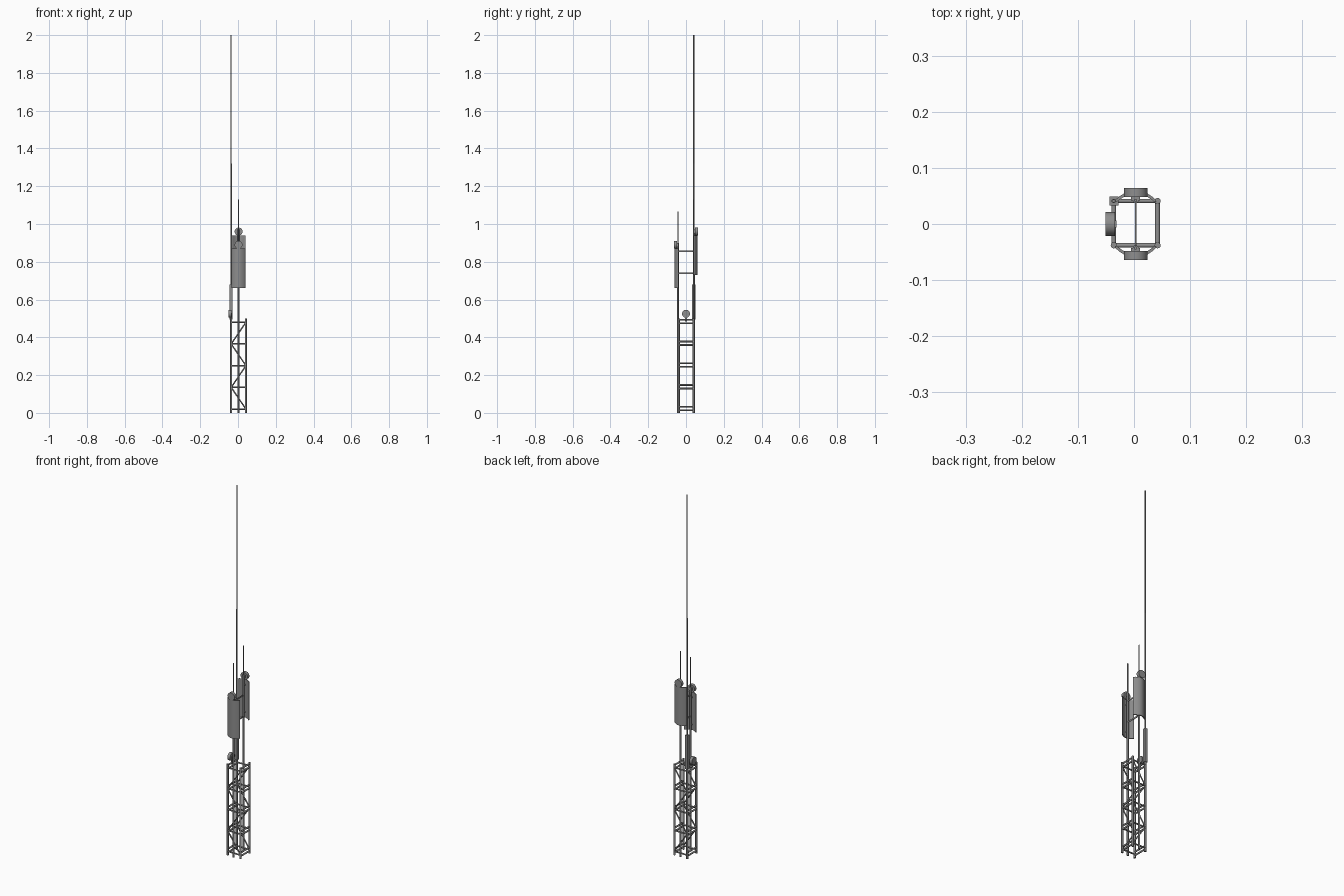
import bpy, bmesh, math
from mathutils import Vector

if "Cube" in bpy.data.objects:
    bpy.data.objects.remove(bpy.data.objects["Cube"])

XL, XR, YF, YB, XC = -0.036, 0.042, -0.038, 0.041, 0.003

steel = bpy.data.materials.new("dark_steel")
steel.diffuse_color = (.27, .27, .27, 1)
steel.use_nodes = True
steel.node_tree.nodes["Principled BSDF"].inputs["Base Color"].default_value = steel.diffuse_color


def finish(name, bm, smooth=True):
    bmesh.ops.recalc_face_normals(bm, faces=bm.faces)
    me = bpy.data.meshes.new(name)
    bm.to_mesh(me)
    bm.free()
    me.materials.append(steel)
    ob = bpy.data.objects.new(name, me)
    bpy.context.collection.objects.link(ob)
    if smooth:
        bpy.ops.object.select_all(action='DESELECT')
        ob.select_set(True)
        bpy.context.view_layer.objects.active = ob
        bpy.ops.object.shade_smooth_by_angle(angle=math.radians(40))
    return ob


def rod(bm, a, b, r, seg=10):
    a, b = Vector(a), Vector(b)
    d = b - a
    m = d.to_track_quat('Z', 'Y').to_matrix().to_4x4()
    m.translation = (a + b) / 2
    bmesh.ops.create_cone(bm, cap_ends=True, segments=seg, radius1=r, radius2=r,
                          depth=d.length, matrix=m)


def rods(name, items, seg=10):
    bm = bmesh.new()
    for a, b, r in items:
        rod(bm, a, b, r, seg)
    return finish(name, bm)


def box(name, lo, hi):
    bm = bmesh.new()
    bmesh.ops.create_cube(bm, size=1)
    for v in bm.verts:
        v.co = [(l + h) / 2 + c * (h - l) for l, h, c in zip(lo, hi, v.co)]
    return finish(name, bm, False)


def drum(name, base, direction, r, depth):
    # round dish: flat cylindrical shroud
    tip = Vector(base) + Vector(direction) * depth
    return rods(name, [(base, tip, r)], 32)


def panel(name, side, shift, z0, z1):
    # curved antenna shell, convex outwards
    half = [(.037, .036), (.036, .040), (.030, .0455), (.020, .052), (.010, .0565), (0, .058)]
    pts = half + [(-x, y) for x, y in half[-2::-1]]
    outer = [(x, y + shift) for x, y in pts]
    inner = [(x * .93, y + shift - (0 if i in (0, len(pts) - 1) else .005))
             for i, (x, y) in enumerate(pts)][::-1]
    inner = [p for i, p in enumerate(inner) if i not in (1, len(pts) - 2)]
    bm = bmesh.new()
    f = bm.faces.new([bm.verts.new((XC + x, side * y, z0)) for x, y in outer + inner])
    ext = bmesh.ops.extrude_face_region(bm, geom=[f])['geom']
    bmesh.ops.translate(bm, vec=(0, 0, z1 - z0),
                        verts=[v for v in ext if isinstance(v, bmesh.types.BMVert)])
    return finish(name, bm)


# Lattice tower: four legs, zigzag braced front and back, paired side rungs
rods("tower_legs", [((x, y, 0), (x, y, .5), .0055) for x in (XL, XR) for y in (YF, YB)], 12)
levels = [.02 + .115 * i for i in range(5)]
for label, y in (("front", YF), ("back", YB)):
    rods(label + "_rungs", [((XL, y, z), (XR, y, z), .004) for z in levels])
    rods(label + "_diagonals", [
        ((XR if i % 2 == 0 else XL, y, levels[i]), (XL if i % 2 == 0 else XR, y, levels[i + 1]), .0035)
        for i in range(4)])
for label, x in (("left", XL), ("right", XR)):
    rods(label + "_rungs", [((x, YF, z + d), (x, YB, z + d), .0045)
                            for z in levels for d in (-.006, .013)])

# Antenna poles with panel, dish and spike, front and back
for label, s, y, z0, z1, zd, top, sh in (("front", -1, -.043, .66, .87, .89, 1.065, .003),
                                         ("back", 1, .042, .73, .94, .96, 1.13, .003)):
    rods(label + "_pole", [((XC, y, 0), (XC, y, zd + .01), .005),
                           ((XC, y, zd), (XC, y, top), .0028)], 12)
    panel(label + "_panel_antenna", s, sh, z0, z1)
    rods(label + "_panel_mounts", [((XC, y, z), (XC, s * .056, z), .004)
                                   for z in (z0 + .03, z1 - .03)])
    drum(label + "_dish", (XC, s * .048, zd), (0, s, 0), .021, .0165)
    box(label + "_dish_bracket", (XC - .008, min(y, s * .049), zd - .008),
        (XC + .008, max(y, s * .049), zd + .008))

# Flat bars tying the two poles together
for i, z in enumerate((.74, .857)):
    box("pole_tie_%d" % (i + 1), (XC - .0015, -.043, z - .004), (XC + .0015, .042, z + .004))

# Small dish on the left side of the tower head
drum("side_dish", (-.034, 0, .525), (-1, 0, 0), .021, .0165)
box("side_dish_bracket", (-.039, -.006, .485), (-.031, .006, .53))

# Tall whip aerial on a square base over the back left leg
box("whip_base", (XL - .008, YB - .008, .495), (XL + .008, YB + .008, .68))
rods("whip_aerial", [((XL, YB, .67), (XL, YB, 1.32), .004),
                     ((XL, YB, 1.31), (XL, YB, 2.0), .0028)])
